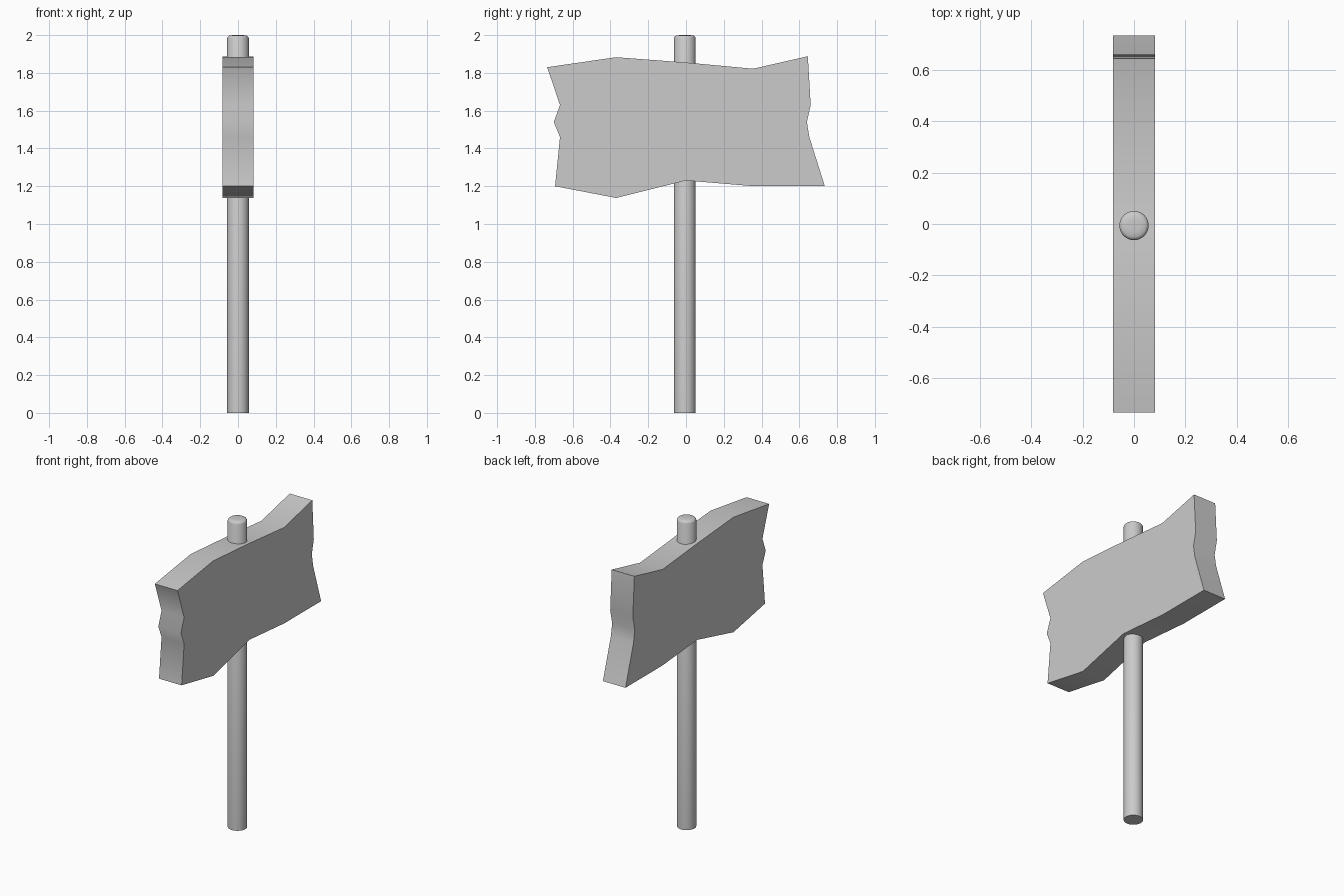
import bpy, bmesh, math

if "Cube" in bpy.data.objects:
    bpy.data.objects.remove(bpy.data.objects["Cube"])

def finish(name, bm, angle):
    bmesh.ops.recalc_face_normals(bm, faces=bm.faces)
    mesh = bpy.data.meshes.new(name)
    bm.to_mesh(mesh)
    bm.free()
    obj = bpy.data.objects.new(name, mesh)
    bpy.context.collection.objects.link(obj)
    bpy.ops.object.select_all(action='DESELECT')
    obj.select_set(True)
    bpy.context.view_layer.objects.active = obj
    bpy.ops.object.shade_smooth_by_angle(angle=math.radians(angle))
    return obj

# Post: round pole with a softly domed top, stacked from rings (radius, z)
SIDES, POST_Y = 32, -0.006
rings = [(0.057, 0), (0.057, 1.985), (0.053, 1.993), (0.045, 1.998), (0.025, 2.0)]
bm = bmesh.new()
loops = [[bm.verts.new((r * math.cos(2 * math.pi * i / SIDES),
                        POST_Y + r * math.sin(2 * math.pi * i / SIDES), z))
          for i in range(SIDES)] for r, z in rings]
for a, b in zip(loops, loops[1:]):
    for i in range(SIDES):
        j = (i + 1) % SIDES
        bm.faces.new((a[i], a[j], b[j], b[i]))
bm.faces.new(loops[0])
bm.faces.new(loops[-1])
finish("post", bm, 40)

# Sign board: jagged outline (y, z) extruded through its thickness
outline = [(-0.735, 1.83), (-0.37, 1.883), (0, 1.855), (0.355, 1.822),
           (0.645, 1.888), (0.66, 1.63), (0.64, 1.54), (0.653, 1.46),
           (0.735, 1.20), (0.36, 1.20), (0, 1.23), (-0.37, 1.138),
           (-0.693, 1.20), (-0.667, 1.46), (-0.70, 1.54), (-0.667, 1.63)]
HALF = 0.081
bm = bmesh.new()
face = bm.faces.new([bm.verts.new((-HALF, y, z)) for y, z in outline])
new = bmesh.ops.extrude_face_region(bm, geom=[face])["geom"]
bmesh.ops.translate(bm, vec=(2 * HALF, 0, 0),
                    verts=[v for v in new if isinstance(v, bmesh.types.BMVert)])
finish("sign_board", bm, 45)
